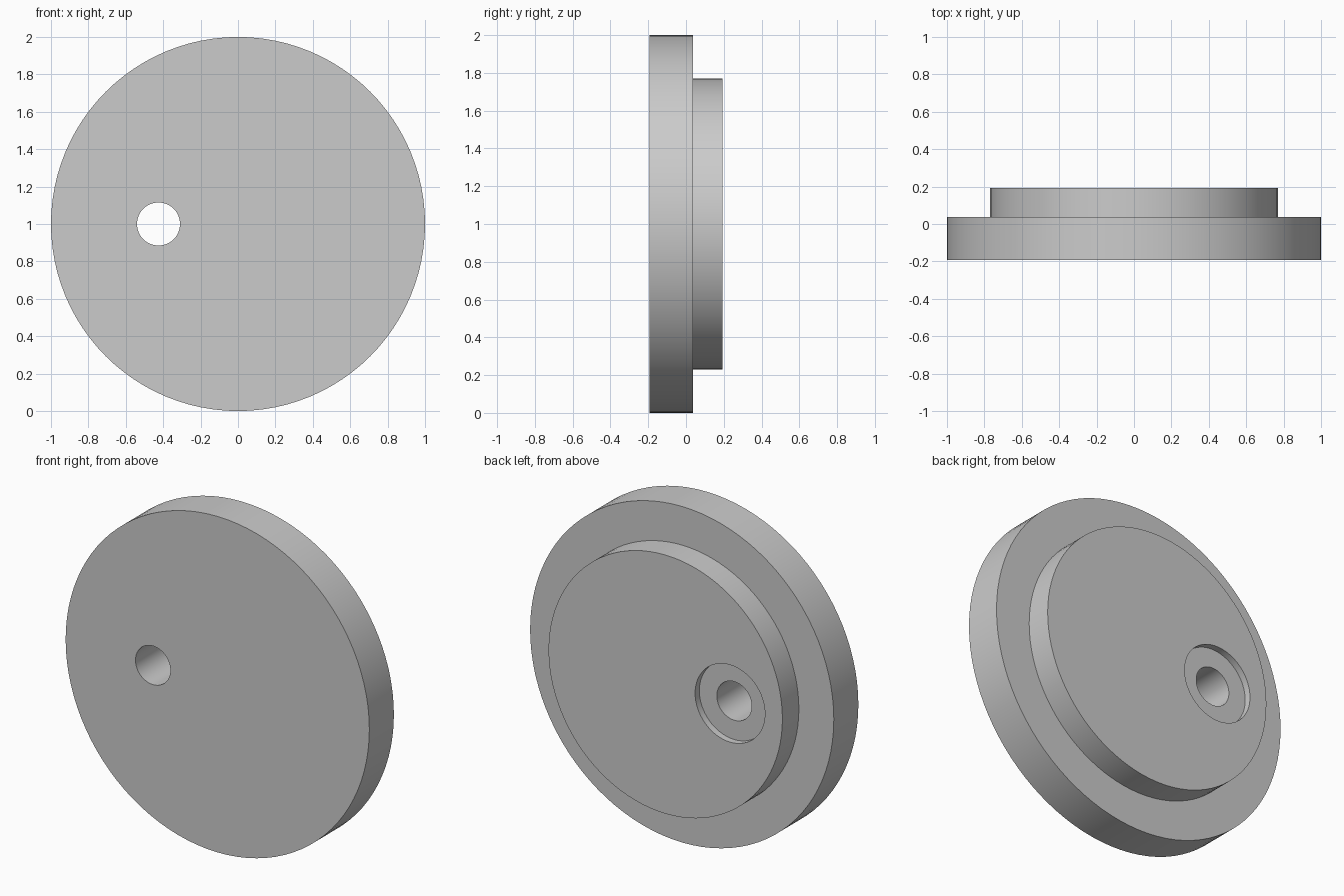
import bpy, math
from mathutils import Matrix

cube = bpy.data.objects.get("Cube")
if cube:
    bpy.data.objects.remove(cube, do_unlink=True)

STEP, BACK = 0.038, 0.193

grey = bpy.data.materials.new("plain grey")
grey.use_nodes = True
colour = (0.6, 0.6, 0.6, 1)
grey.diffuse_color = colour
grey.node_tree.nodes["Principled BSDF"].inputs["Base Color"].default_value = colour


def disc(name, x, radius, y0, y1, sides=96):
    """Cylinder lying along y, at the height of the wheel centre."""
    bpy.ops.mesh.primitive_cylinder_add(vertices=sides, radius=radius, depth=y1 - y0)
    ob = bpy.context.object
    ob.name = name
    ob.data.transform(Matrix.Rotation(math.pi / 2, 4, "X"))
    ob.location = (x, (y0 + y1) / 2, 1)
    ob.data.materials.append(grey)
    return ob


def boolean(target, tool, operation):
    mod = target.modifiers.new(tool.name, "BOOLEAN")
    mod.operation, mod.solver, mod.object = operation, "EXACT", tool
    bpy.context.view_layer.objects.active = target
    bpy.ops.object.modifier_apply(modifier=mod.name)
    bpy.data.objects.remove(tool, do_unlink=True)


# Wide flange with a narrower raised boss on the back
body = disc("stepped_disc", 0, 1.0, -BACK, STEP)
boolean(body, disc("boss", 0, 0.77, STEP - 0.1, BACK), "UNION")

# Off-centre through hole with a shallow counterbore at the back
boolean(body, disc("hole_cutter", -0.425, 0.115, -0.5, 0.5, 64), "DIFFERENCE")
boolean(body, disc("counterbore_cutter", -0.425, 0.23, BACK - 0.04, 0.5, 64), "DIFFERENCE")

# Smooth walls, crisp rims
bpy.ops.object.select_all(action="DESELECT")
body.select_set(True)
bpy.context.view_layer.objects.active = body
bpy.ops.object.shade_smooth_by_angle(angle=math.radians(30))
